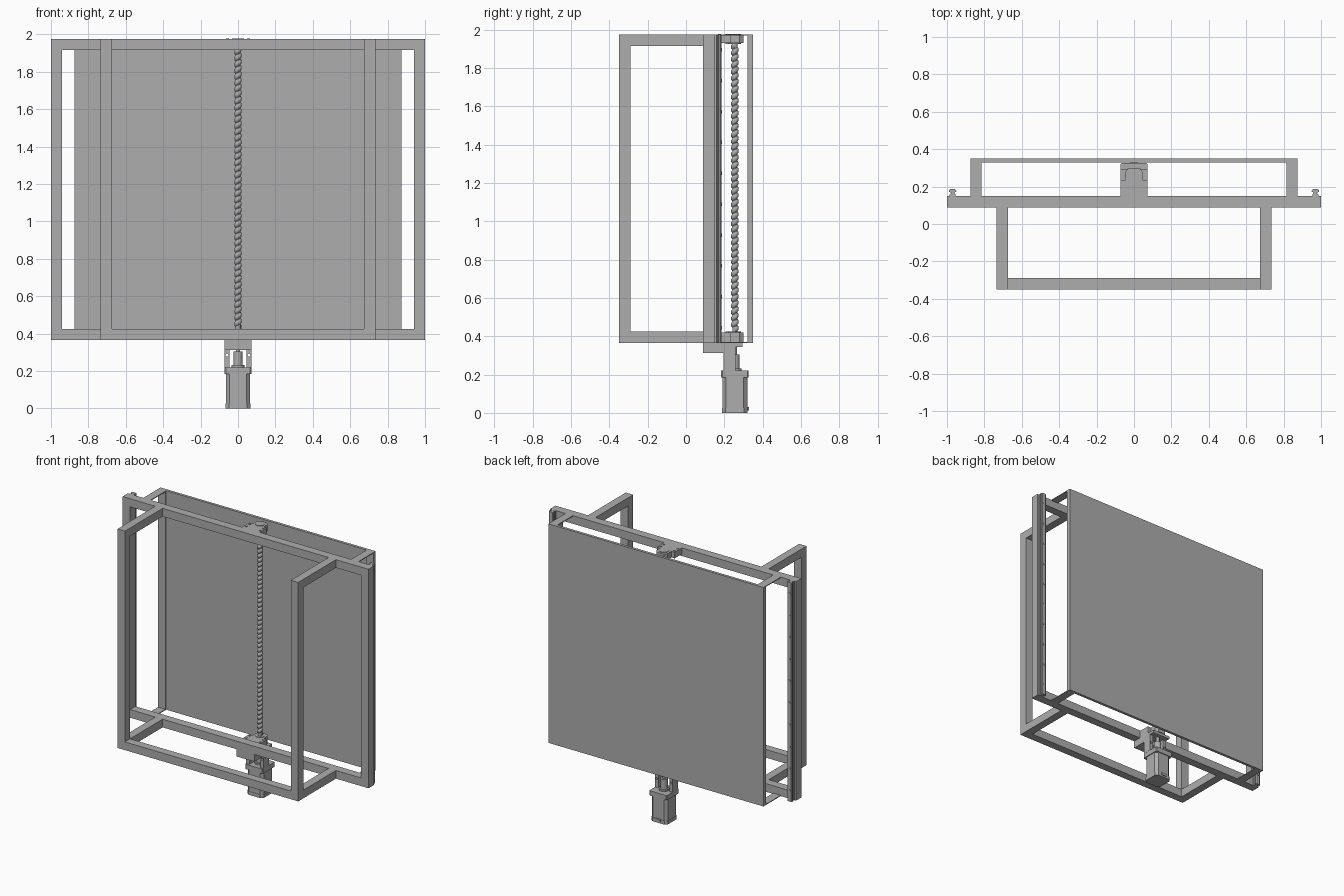
import bpy, bmesh, math
from mathutils import Matrix

cube = bpy.data.objects.get("Cube")
if cube:
    bpy.data.objects.remove(cube)

grey = bpy.data.materials.new("plain_grey")
grey.use_nodes = True
COLOR = (0.42, 0.42, 0.42, 1)
grey.diffuse_color = COLOR
grey.node_tree.nodes["Principled BSDF"].inputs["Base Color"].default_value = COLOR

Z0, Z1 = 0.365, 1.975      # frame bottom and top
BAR = 0.06                 # square tube width
Y0, Y1 = 0.088, 0.15       # main frame front and back
SY = 0.255                 # drive axis


def finish(name, bm):
    bmesh.ops.recalc_face_normals(bm, faces=bm.faces)
    mesh = bpy.data.meshes.new(name)
    bm.to_mesh(mesh)
    bm.free()
    mesh.materials.append(grey)
    obj = bpy.data.objects.new(name, mesh)
    bpy.context.collection.objects.link(obj)
    return obj


def box(name, x0, x1, y0, y1, z0, z1):
    bm = bmesh.new()
    size = Matrix.Diagonal((x1 - x0, y1 - y0, z1 - z0, 1))
    mid = Matrix.Translation(((x0 + x1) / 2, (y0 + y1) / 2, (z0 + z1) / 2))
    bmesh.ops.create_cube(bm, size=1, matrix=mid @ size)
    return finish(name, bm)


def mirrored_box(name, x0, x1, *rest):
    box(name + "_left", x0, x1, *rest)
    box(name + "_right", -x1, -x0, *rest)


def cylinder(name, x, y, z, radius, depth, axis="Z", sides=24):
    bm = bmesh.new()
    turn = Matrix.Rotation(math.pi / 2, 4, "X") if axis == "Y" else Matrix()
    bmesh.ops.create_cone(bm, cap_ends=True, segments=sides, radius1=radius, radius2=radius,
                          depth=depth, matrix=Matrix.Translation((x, y, z)) @ turn)
    obj = finish(name, bm)
    for p in obj.data.polygons:
        p.use_smooth = len(p.vertices) == 4
    return obj


def prism(name, outline, z0, z1):
    bm = bmesh.new()
    face = bm.faces.new([bm.verts.new((x, y, z0)) for x, y in outline])
    new = bmesh.ops.extrude_face_region(bm, geom=[face])["geom"]
    bmesh.ops.translate(bm, vec=(0, 0, z1 - z0),
                        verts=[v for v in new if isinstance(v, bmesh.types.BMVert)])
    return finish(name, bm)


def chamfered(w, c):
    return [(sx * a, SY + sy * b) for sx, sy, a, b in (
        (1, 1, w, w - c), (1, 1, w - c, w), (-1, 1, w - c, w), (-1, 1, w, w - c),
        (-1, -1, w, w - c), (-1, -1, w - c, w), (1, -1, w - c, w), (1, -1, w, w - c))]


def cut(target, cutter):
    mod = target.modifiers.new("cut", "BOOLEAN")
    mod.object = cutter
    mod.solver = "EXACT"
    cutter.hide_render = True
    cutter.hide_viewport = True


# Main rectangular frame
mirrored_box("frame_upright", 1 - BAR, 1, Y0, Y1, Z0, Z1)
for name, z in (("bottom", Z0), ("top", Z1 - BAR)):
    box("frame_rail_" + name, BAR - 1, 1 - BAR, Y0, Y1, z, z + BAR)
    mirrored_box("front_arm_" + name, 0.675, 0.735, -0.29, Y0, z, z + BAR)

# Front stand, open at the top
mirrored_box("front_upright", 0.675, 0.735, -0.35, -0.29, Z0, Z1)
box("front_crossbar", -0.675, 0.675, -0.35, -0.29, Z0, Z0 + BAR)

# Rear panel with thin bent straps
box("rear_panel", -0.875, 0.875, 0.33, 0.35, Z0, Z1)
mirrored_box("rear_strap", 0.815, 0.875, 0.322, 0.33, Z0, Z1)
for name, z in (("bottom", Z0), ("top", Z1 - 0.006)):
    mirrored_box("rear_strap_arm_" + name, 0.815, 0.875, Y1, 0.33, z, z + 0.006)

# Guide rails with a necked section and bolt heads
half = [(0.016, 0), (0.016, 0.008), (0.009, 0.014), (0.009, 0.018), (0.02, 0.023), (0.02, 0.03), (0.013, 0.036)]
section = half + [(-x, y) for x, y in reversed(half)]
for side, sx in (("left", 1), ("right", -1)):
    prism("guide_rail_" + side, [(sx * 0.97 + x, Y1 + y) for x, y in section], Z0, Z1)
    for i in range(10):
        z = Z0 + 0.08 + i * (Z1 - Z0 - 0.16) / 9
        cylinder("rail_bolt_" + side, sx * 0.97, Y1 + 0.036, z, 0.009, 0.004, "Y", 12)

# Lead screw: core and helical thread
cylinder("screw_core", 0, SY, 1.145, 0.013, 1.6)
PITCH = 0.033
bm = bmesh.new()
ring = [bm.verts.new((r, 0, PITCH * t)) for r, t in ((0.013, 0), (0.02, 0.25), (0.02, 0.65), (0.013, 0.9))]
for a, b in zip(ring, ring[1:]):
    bm.edges.new((a, b))
thread = finish("screw_thread", bm)
thread.location = (0, SY, 0.42)
screw = thread.modifiers.new("helix", "SCREW")
screw.screw_offset = PITCH
screw.iterations = 45
screw.steps = screw.render_steps = 16
screw.use_normal_calculate = True

# Bearing blocks at both ends of the screw
for name, z0, z1 in (("bottom", Z0, 0.42), ("top", 1.93, Z1)):
    z = (z0 + z1) / 2
    box("bearing_plate_" + name, -0.072, 0.072, Y1, 0.235, z0, z1)
    block = prism("bearing_block_" + name, [(-0.045, 0.235), (0.045, 0.235), (0.045, 0.28),
                                            (0.03, 0.3), (-0.03, 0.3), (-0.045, 0.28)], z0, z1)
    cylinder("bearing_ring_" + name, 0, SY, z, 0.032, z1 - z0 + 0.008)
    for x in (-0.056, 0.056):
        for y in (0.175, 0.215):
            cylinder("bearing_bolt_" + name, x, y, z, 0.008, z1 - z0 + 0.008, sides=12)

# Motor mount: block under the frame and two drilled legs
box("mount_block", -0.072, 0.072, Y0, 0.2, 0.312, Z0)
box("mount_head", -0.072, 0.072, 0.2, 0.295, 0.345, Z0)
for side, x0, x1 in (("left", 0.045, 0.072), ("right", -0.072, -0.045)):
    leg = box("mount_leg_" + side, x0, x1, 0.195, 0.258, 0.22, 0.35)
    cut(leg, cylinder("leg_hole_cutter_" + side, (x0 + x1) / 2, 0.225, 0.285, 0.008, 0.2, "Y", 12))

# Shaft coupler
cylinder("coupler", 0, SY, 0.265, 0.025, 0.08)
cylinder("drive_shaft", 0, SY, 0.28, 0.012, 0.16)

# Motor with chamfered body and square flanges
prism("motor_body", chamfered(0.065, 0.02), 0.02, 0.19)
prism("motor_flange", chamfered(0.071, 0.006), 0.185, 0.22)
prism("motor_end_cap", chamfered(0.067, 0.018), 0, 0.025)
cylinder("motor_boss", 0, SY, 0.225, 0.035, 0.012)
box("motor_plug", -0.02, 0.02, 0.315, 0.328, 0.012, 0.03)
